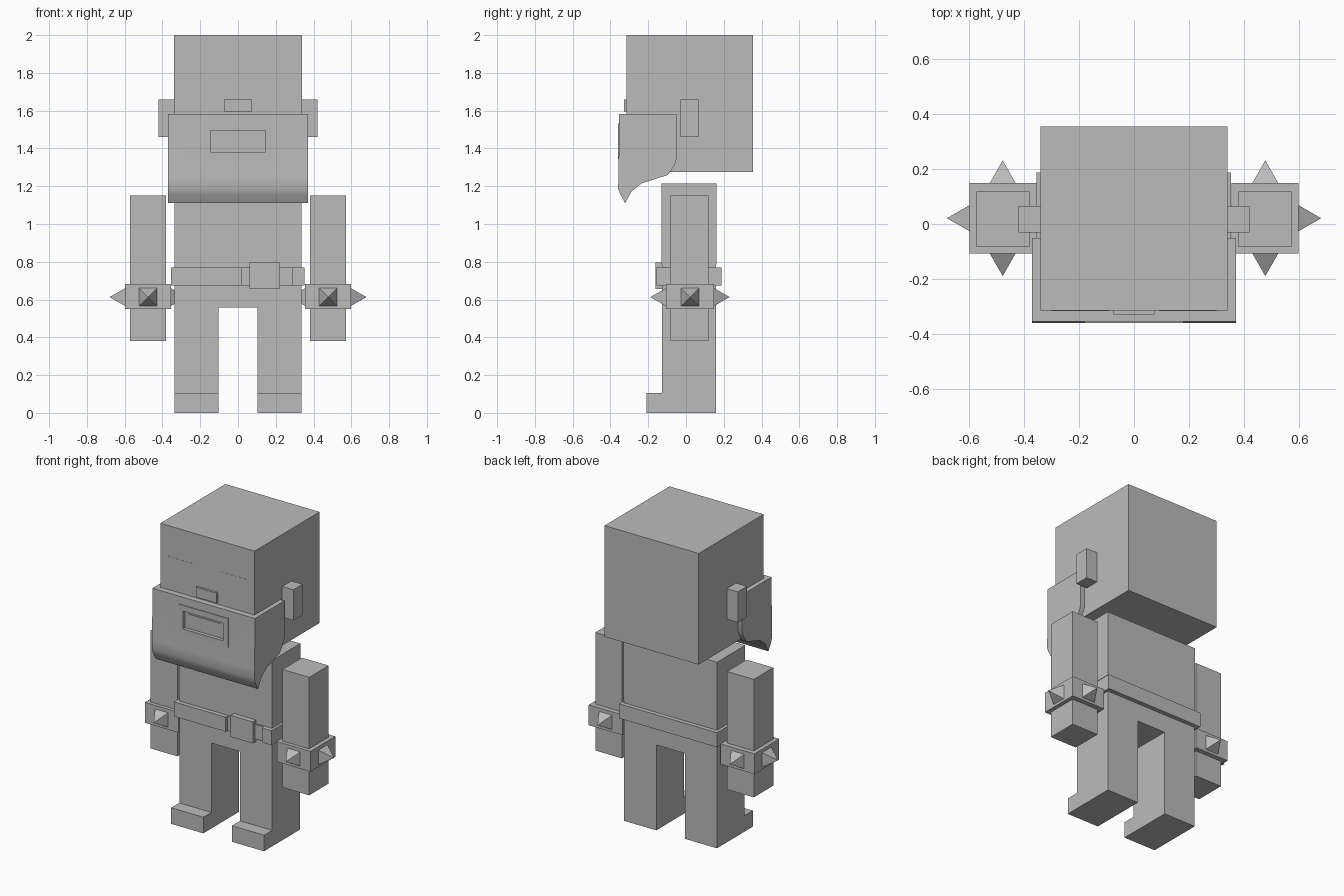
import bpy, bmesh, math
from mathutils import Vector

if "Cube" in bpy.data.objects:
    bpy.data.objects.remove(bpy.data.objects["Cube"], do_unlink=True)

grey = bpy.data.materials.new("plain_grey")
grey.use_nodes = True
COLOR = (0.5, 0.5, 0.5, 1.0)
grey.diffuse_color = COLOR
grey.node_tree.nodes["Principled BSDF"].inputs["Base Color"].default_value = COLOR


def finish(name, bm):
    bmesh.ops.recalc_face_normals(bm, faces=bm.faces)
    mesh = bpy.data.meshes.new(name)
    bm.to_mesh(mesh)
    bm.free()
    mesh.materials.append(grey)
    obj = bpy.data.objects.new(name, mesh)
    bpy.context.collection.objects.link(obj)
    return obj


def box(name, x, y, z):
    """Box from (min, max) ranges."""
    bm = bmesh.new()
    bmesh.ops.create_cube(bm, size=1)
    for v in bm.verts:
        v.co = Vector([(r[0] + r[1]) / 2 + c * (r[1] - r[0]) for c, r in zip(v.co, (x, y, z))])
    return finish(name, bm)


def extrude_x(name, profile, x0, x1):
    """Extrude a (y, z) outline along x."""
    bm = bmesh.new()
    face = bm.faces.new([bm.verts.new((x0, y, z)) for y, z in profile])
    ext = bmesh.ops.extrude_face_region(bm, geom=[face])
    moved = [g for g in ext["geom"] if isinstance(g, bmesh.types.BMVert)]
    bmesh.ops.translate(bm, verts=moved, vec=(x1 - x0, 0, 0))
    return finish(name, bm)


def spike(name, base, direction, half=0.047, length=0.082):
    """Square pyramid pointing along a horizontal direction."""
    d, up = Vector(direction), Vector((0, 0, 1))
    s, b = d.cross(up), Vector(base)
    bm = bmesh.new()
    ring = [bm.verts.new(b + s * half * i + up * half * j)
            for i, j in ((-1, -1), (1, -1), (1, 1), (-1, 1))]
    tip = bm.verts.new(b + d * length)
    bm.faces.new(ring)
    for i in range(4):
        bm.faces.new((ring[i], ring[(i + 1) % 4], tip))
    return finish(name, bm)


def span(side, a, b):
    return tuple(sorted((side * a, side * b)))


# Head
box("head", (-0.34, 0.34), (-0.315, 0.355), (1.275, 2.0))
box("nose", (-0.075, 0.075), (-0.328, -0.30), (1.595, 1.66))

# Beard with a curled lower edge and a recessed mouth
beard = extrude_x("beard", [
    (-0.354, 1.583), (-0.05, 1.583), (-0.05, 1.342), (-0.062, 1.31), (-0.095, 1.26),
    (-0.235, 1.215), (-0.288, 1.172), (-0.322, 1.111),
    (-0.347, 1.155), (-0.36, 1.188), (-0.357, 1.25)], -0.37, 0.37)
cutter = box("mouth_cutter", (-0.145, 0.145), (-0.40, -0.337), (1.38, 1.496))
cutter.hide_render = True
cut = beard.modifiers.new("mouth", "BOOLEAN")
cut.operation, cut.solver, cut.object = "DIFFERENCE", "EXACT", cutter
bpy.context.view_layer.objects.active = beard
beard.select_set(True)
bpy.ops.object.modifier_apply(modifier=cut.name)
bpy.ops.object.shade_smooth_by_angle(angle=math.radians(32))
bpy.data.objects.remove(cutter, do_unlink=True)

# Mouth frame and teeth
for n, x, z in (("top", (-0.18, 0.18), (1.496, 1.533)),
                ("bottom", (-0.18, 0.18), (1.345, 1.38)),
                ("right", (-0.18, -0.145), (1.38, 1.496)),
                ("left", (0.145, 0.18), (1.38, 1.496))):
    box("mouth_frame_" + n, x, (-0.360, -0.345), z)
box("teeth", (-0.115, 0.115), (-0.341, -0.334), (1.40, 1.476))

# Torso, hips and belt
box("shirt", (-0.337, 0.337), (-0.129, 0.161), (0.785, 1.215))
box("hips", (-0.335, 0.335), (-0.127, 0.159), (0.557, 0.785))
box("belt", (-0.355, 0.352), (-0.138, 0.187), (0.675, 0.77))
box("belt_front_right", (-0.355, 0.02), (-0.155, -0.09), (0.675, 0.77))
box("belt_front_left", (0.285, 0.352), (-0.155, -0.09), (0.675, 0.77))
box("belt_buckle", (0.06, 0.22), (-0.162, -0.12), (0.655, 0.795))

# Paired parts
for side, label in ((1, "left"), (-1, "right")):
    box(label + "_ear", span(side, 0.33, 0.42), (-0.03, 0.065), (1.46, 1.66))
    box(label + "_eye", span(side, 0.09, 0.30), (-0.316, -0.312), (1.69, 1.80))
    extrude_x(label + "_leg", [(0.159, 0), (0.159, 0.557), (-0.127, 0.557),
                               (-0.127, 0.105), (-0.21, 0.105), (-0.21, 0)],
              side * 0.103, side * 0.335)
    box(label + "_arm", span(side, 0.38, 0.572), (-0.083, 0.118), (0.38, 1.15))
    box(label + "_cuff", span(side, 0.355, 0.598), (-0.107, 0.149), (0.55, 0.683))
    cx, cy, cz = side * 0.477, 0.021, 0.613
    spike(label + "_spike_front", (cx, -0.107, cz), (0, -1, 0))
    spike(label + "_spike_back", (cx, 0.149, cz), (0, 1, 0))
    spike(label + "_spike_outer", (side * 0.598, cy, cz), (side, 0, 0))
    spike(label + "_spike_inner", (side * 0.355, cy, cz), (-side, 0, 0))
